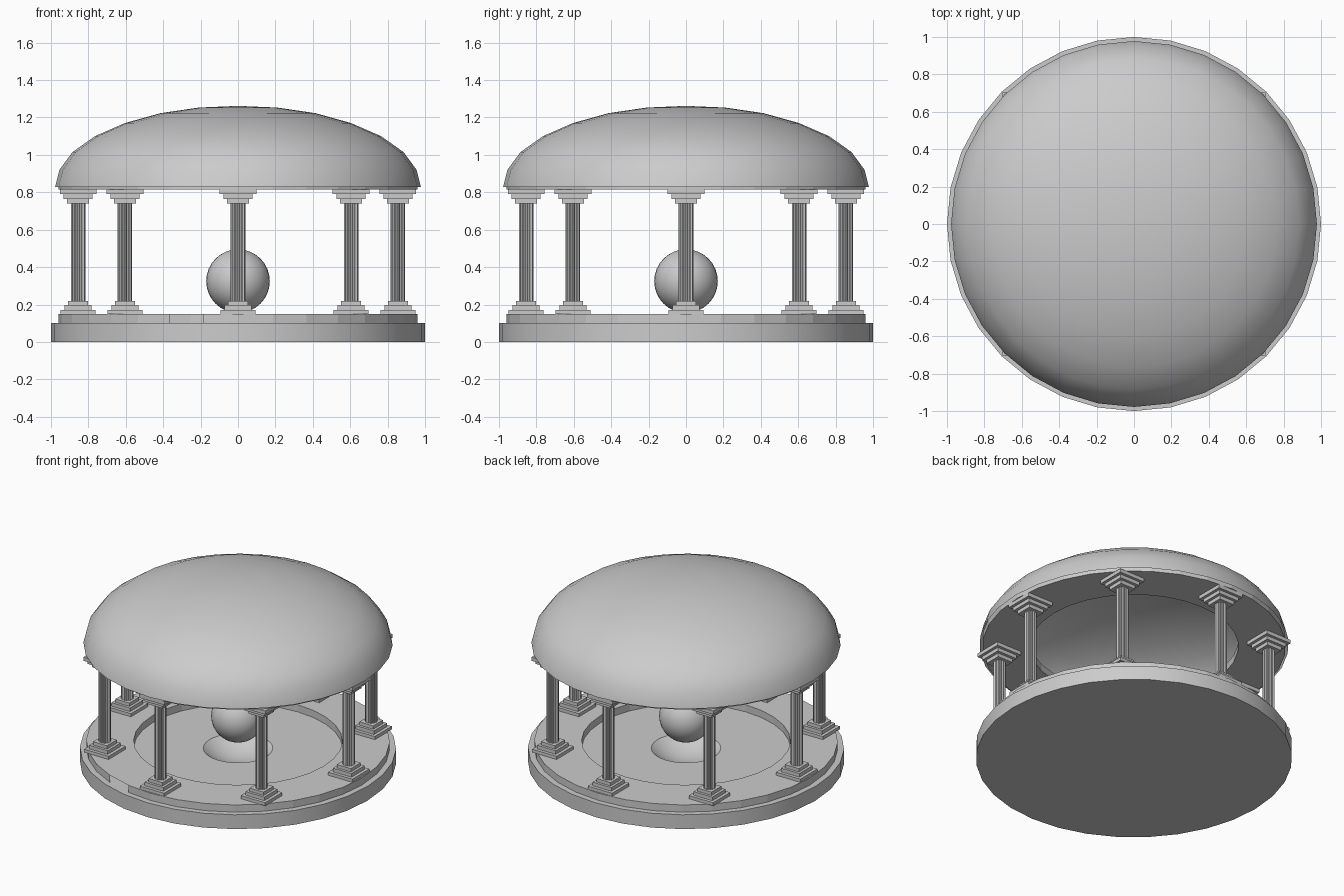
import bpy, bmesh
from math import sin, cos, pi, radians

if "Cube" in bpy.data.objects:
    bpy.data.objects.remove(bpy.data.objects["Cube"])

SEG = 32


def finish(bm, name, smooth=True):
    bmesh.ops.remove_doubles(bm, verts=bm.verts, dist=1e-5)
    bmesh.ops.recalc_face_normals(bm, faces=bm.faces)
    me = bpy.data.meshes.new(name)
    for f in bm.faces:
        f.smooth = smooth
    bm.to_mesh(me)
    bm.free()
    if smooth:
        me.set_sharp_from_angle(angle=radians(30))
    return me


def add(name, me, loc=(0, 0, 0)):
    ob = bpy.data.objects.new(name, me)
    ob.location = loc
    bpy.context.collection.objects.link(ob)
    return ob


def lathe(profile, closed=False):
    """Spin an (r, z) profile around the z axis."""
    bm = bmesh.new()
    vs = [bm.verts.new((r, 0, z)) for r, z in profile]
    pairs = list(zip(vs, vs[1:])) + ([(vs[-1], vs[0])] if closed else [])
    es = [bm.edges.new(p) for p in pairs]
    bmesh.ops.spin(bm, geom=vs + es, cent=(0, 0, 0), axis=(0, 0, 1),
                   angle=2 * pi, steps=SEG, use_duplicate=False)
    bmesh.ops.remove_doubles(bm, verts=bm.verts, dist=1e-5)
    return bm


def ring(z0, z1):
    return lathe([(0.66, z0), (0.96, z0), (0.96, z1), (0.66, z1)], True)


def prism(bm, outline, z0, z1):
    lo = [bm.verts.new((x, y, z0)) for x, y in outline]
    hi = [bm.verts.new((x, y, z1)) for x, y in outline]
    n = len(outline)
    bm.faces.new(lo[::-1])
    bm.faces.new(hi)
    for i in range(n):
        j = (i + 1) % n
        bm.faces.new((lo[i], lo[j], hi[j], hi[i]))


# Round base with a shallow dish in the middle of the floor
dish_r, depth = 0.22, 0.08
R = (dish_r ** 2 + depth ** 2) / (2 * depth)
dish = []
for i in range(7):
    r = dish_r * i / 6
    dish.append((r, 0.1 - depth + R - (R * R - r * r) ** 0.5))
add("base", finish(lathe(dish + [(1, 0.1), (1, 0), (0, 0)]), "base"))

# Raised walkway ring, with one outer side panel left open at the front
bm = ring(0.1, 0.15)
a = radians(-90 - 16.875)
gap = [f for f in bm.faces if abs(f.normal.z) < 0.1
       and (f.calc_center_median().xy - type(f.normal.xy)((0.955 * cos(a), 0.955 * sin(a)))).length < 0.05]
bmesh.ops.delete(bm, geom=gap, context='FACES_ONLY')
add("walkway_ring", finish(bm, "walkway_ring", False))

# Ring beam under the dome
add("roof_ring", finish(ring(0.815, 0.865), "roof_ring", False))

# Dome shell
dome = [(0.978, 0.828), (0.955, 0.92), (0.885, 1.015), (0.765, 1.10),
        (0.605, 1.17), (0.415, 1.223), (0.21, 1.253), (0, 1.262)]
add("dome", finish(lathe(dome), "dome"))

# Floating sphere
bm = bmesh.new()
bmesh.ops.create_uvsphere(bm, u_segments=32, v_segments=16, radius=0.17)
add("sphere", finish(bm, "sphere"), (0, 0, 0.325))

# Column: stepped square foot and head, fluted shaft
bm = bmesh.new()
for h, z0, z1 in [(0.094, 0.15, 0.172), (0.072, 0.172, 0.197), (0.054, 0.197, 0.22),
                  (0.058, 0.74, 0.765), (0.078, 0.765, 0.79), (0.098, 0.79, 0.815)]:
    prism(bm, [(-h, -h), (h, -h), (h, h), (-h, h)], z0, z1)
flutes = [((0.033 if i % 3 == 2 else 0.039), 2 * pi * i / 36) for i in range(36)]
prism(bm, [(r * cos(t), r * sin(t)) for r, t in flutes], 0.22, 0.74)
bmesh.ops.recalc_face_normals(bm, faces=bm.faces)
column = bpy.data.meshes.new("column")
bm.to_mesh(column)
bm.free()
for i in range(8):
    t = i * pi / 4
    add(f"column_{i + 1}", column, (0.855 * cos(t), 0.855 * sin(t), 0))
